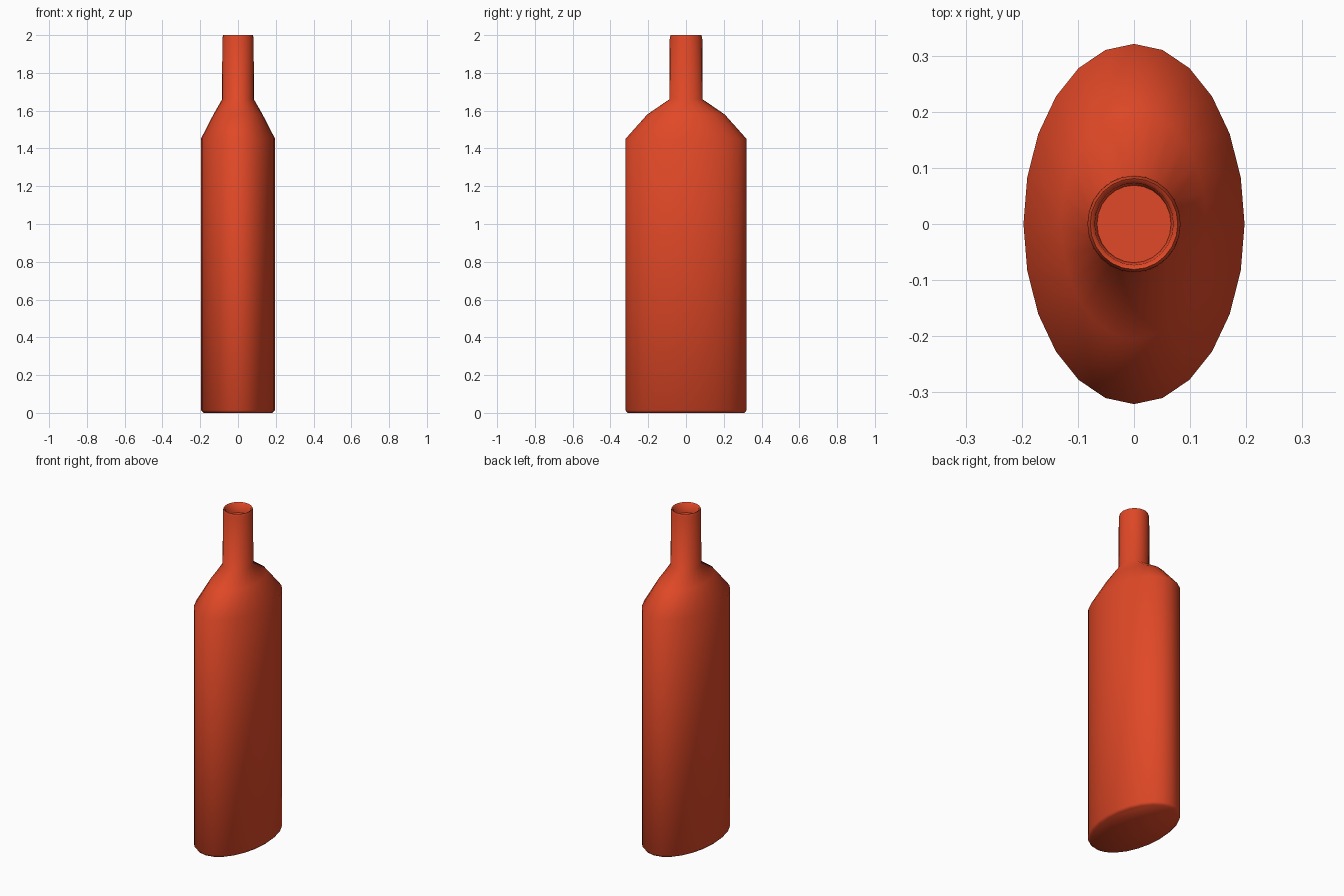
import bpy, bmesh, math

if "Cube" in bpy.data.objects:
    bpy.data.objects.remove(bpy.data.objects["Cube"])

SIDES = 24

# One red for the whole bottle
red = bpy.data.materials.new("bottle_red")
red.diffuse_color = (0.75, 0.065, 0.02, 1)
red.use_nodes = True
red.node_tree.nodes["Principled BSDF"].inputs["Base Color"].default_value = red.diffuse_color

# Oval cross-sections: half width x, half depth y, height z
profile = [
    (0.182, 0.310, 0.000),   # base
    (0.197, 0.321, 0.014),   # base edge
    (0.197, 0.321, 1.450),   # top of body
    (0.130, 0.205, 1.580),   # shoulder
    (0.084, 0.088, 1.660),   # foot of neck
    (0.083, 0.086, 1.985),   # neck
    (0.078, 0.081, 2.000),   # lip
    (0.070, 0.073, 1.995),   # inner lip
    (0.066, 0.069, 1.940),   # mouth recess
]

bm = bmesh.new()
rings = []
for rx, ry, z in profile:
    angles = [2 * math.pi * i / SIDES for i in range(SIDES)]
    rings.append([bm.verts.new((rx * math.cos(a), ry * math.sin(a), z)) for a in angles])

# Walls between neighbouring rings
for low, high in zip(rings, rings[1:]):
    for i in range(SIDES):
        j = (i + 1) % SIDES
        bm.faces.new((low[i], low[j], high[j], high[i]))

# Base and floor of the mouth
bm.faces.new(rings[0][::-1])
bm.faces.new(rings[-1])

mesh = bpy.data.meshes.new("bottle")
bm.to_mesh(mesh)
bm.free()
mesh.materials.append(red)
bottle = bpy.data.objects.new("bottle", mesh)
bpy.context.collection.objects.link(bottle)

# Smooth walls, crisp mouth floor
bpy.context.view_layer.objects.active = bottle
bottle.select_set(True)
bpy.ops.object.shade_smooth_by_angle(angle=math.radians(62))
